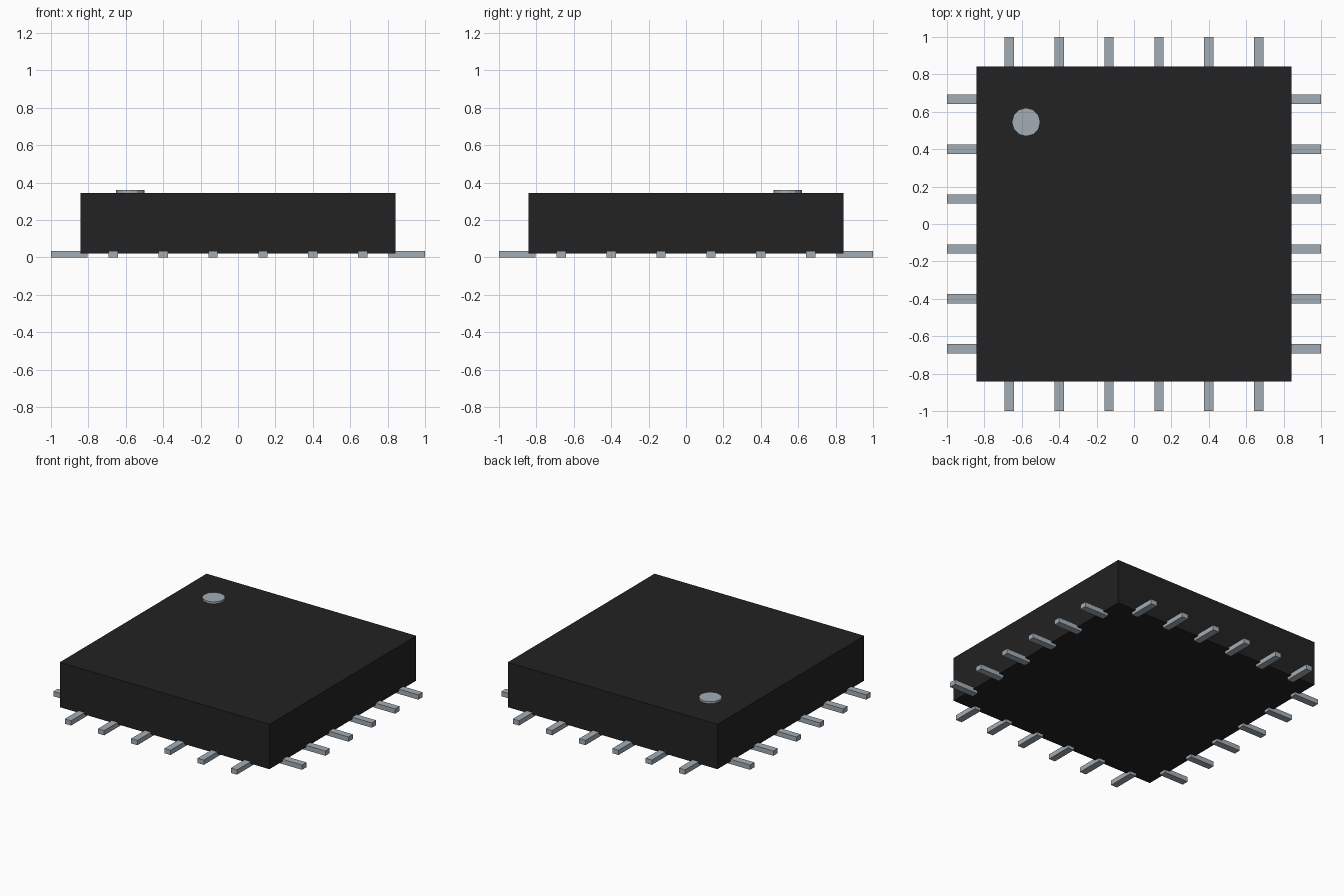
import bpy
import math

cube = bpy.data.objects.get("Cube")
if cube:
    bpy.data.objects.remove(cube, do_unlink=True)


def make_material(name, rgb):
    mat = bpy.data.materials.new(name)
    mat.use_nodes = True
    mat.diffuse_color = (*rgb, 1)
    mat.node_tree.nodes["Principled BSDF"].inputs["Base Color"].default_value = (*rgb, 1)
    return mat


black = make_material("black_plastic", (0.016, 0.016, 0.016))
silver = make_material("silver_metal", (0.37, 0.42, 0.47))


def finish(name, mat):
    obj = bpy.context.object
    obj.name = name
    obj.data.materials.append(mat)
    return obj


def box(name, size, location, mat, turn=0):
    bpy.ops.mesh.primitive_cube_add(size=1, location=location)
    obj = finish(name, mat)
    obj.scale = size
    obj.rotation_euler.z = turn
    return obj


# Square package body, raised slightly on its leads
BODY_HALF, BODY_BOTTOM, BODY_TOP = 0.843, 0.02, 0.346
box("package_body", (2 * BODY_HALF, 2 * BODY_HALF, BODY_TOP - BODY_BOTTOM),
    (0, 0, (BODY_TOP + BODY_BOTTOM) / 2), black)

# Six flat leads along each of the four sides
INNER, LEAD_WIDTH, LEAD_HEIGHT, PITCH = 0.805, 0.05, 0.035, 0.267
for side, label in enumerate(("left", "back", "right", "front")):
    turn = side * math.pi / 2
    c, s = math.cos(turn), math.sin(turn)
    for i in range(6):
        out, along = (1 + INNER) / 2, (i - 2.5) * PITCH
        box(f"{label}_lead_{i + 1}", (1 - INNER, LEAD_WIDTH, LEAD_HEIGHT),
            (out * c - along * s, out * s + along * c, LEAD_HEIGHT / 2),
            silver, turn)

# Round orientation marker near the back right corner
bpy.ops.mesh.primitive_cylinder_add(vertices=12, radius=0.076, depth=0.03,
                                    location=(-0.577, 0.545, BODY_TOP))
finish("orientation_marker", silver)
